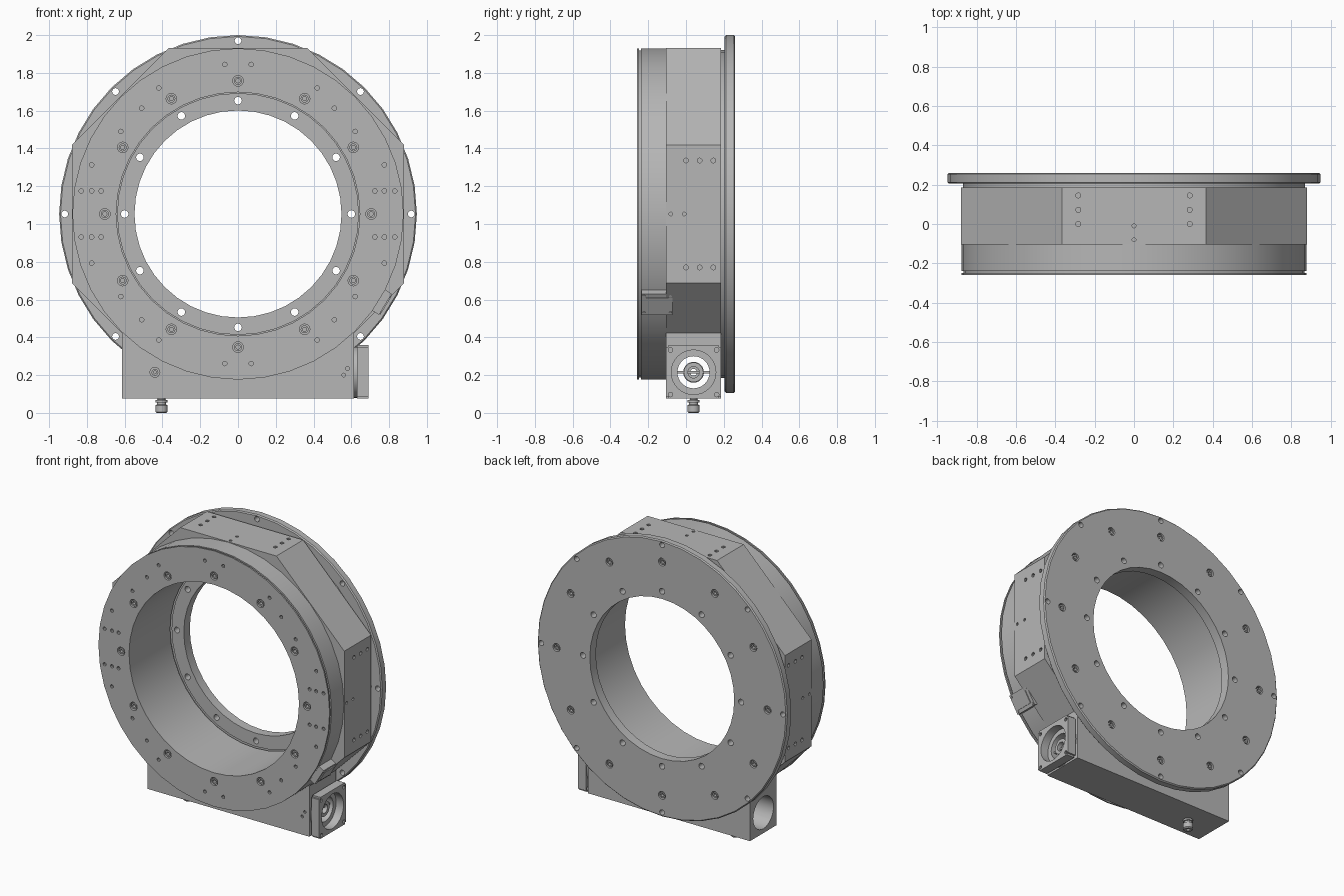
import bpy, bmesh, math
from mathutils import Vector, Matrix

if "Cube" in bpy.data.objects:
    bpy.data.objects.remove(bpy.data.objects["Cube"])

ZC = 1.053                      # height of the ring axis
WORM = Vector((0, 0.04, 0.215)) # worm shaft axis
SEGS = 40
X, Y, Z = Vector((1, 0, 0)), Vector((0, 1, 0)), Vector((0, 0, 1))

steel = bpy.data.materials.new("machined grey")
steel.use_nodes = True
GREY = (0.47, 0.47, 0.47, 1)
steel.diffuse_color = GREY
steel.node_tree.nodes["Principled BSDF"].inputs["Base Color"].default_value = GREY


def finish(bm, name):
    bmesh.ops.recalc_face_normals(bm, faces=bm.faces)
    me = bpy.data.meshes.new(name)
    bm.to_mesh(me)
    bm.free()
    me.materials.append(steel)
    ob = bpy.data.objects.new(name, me)
    bpy.context.collection.objects.link(ob)
    return ob


def activate(ob):
    bpy.ops.object.select_all(action='DESELECT')
    ob.select_set(True)
    bpy.context.view_layer.objects.active = ob


def smooth(ob):
    activate(ob)
    bpy.ops.object.shade_smooth_by_angle(angle=math.radians(30))
    return ob


def rod(bm, r, start, axis, length, n=16):
    rot = axis.to_track_quat('Z', 'Y').to_matrix().to_4x4()
    mat = Matrix.Translation(Vector(start) + axis * length / 2) @ rot
    bmesh.ops.create_cone(bm, cap_ends=True, segments=n, radius1=r, radius2=r, depth=length, matrix=mat)


def lathe(bm, profile, origin, axis, n=SEGS):
    """Spin a closed (radius, distance) profile around an axis."""
    u = Z if abs(axis.z) < 0.5 else X
    v = axis.cross(u)
    rings = []
    for i in range(n):
        a = 2 * math.pi * i / n
        d = u * math.cos(a) + v * math.sin(a)
        rings.append([bm.verts.new(Vector(origin) + d * r + axis * t) for r, t in profile])
    m = len(profile)
    for i in range(n):
        p, q = rings[i], rings[(i + 1) % n]
        for j in range(m):
            k = (j + 1) % m
            bm.faces.new((p[j], p[k], q[k], q[j]))


def tube(bm, r_out, r_in, start, axis, length, n=16):
    lathe(bm, [(r_out, 0), (r_out, length), (r_in, length), (r_in, 0)], start, axis, n)


def box(bm, size, centre, rot=Matrix.Identity(4)):
    mat = Matrix.Translation(centre) @ rot @ Matrix.Diagonal((*size, 1))
    bmesh.ops.create_cube(bm, size=1, matrix=mat)


def cut(ob, *cutters):
    for bm in cutters:
        tool = finish(bm, "cutter")
        tool.hide_render = True
        mod = ob.modifiers.new("cut", 'BOOLEAN')
        mod.operation, mod.solver, mod.object = 'DIFFERENCE', 'EXACT', tool
        activate(ob)
        bpy.ops.object.modifier_apply(modifier=mod.name)
        bpy.data.objects.remove(tool)


def circle(r, count, y):
    """Points evenly spread on a circle round the ring axis."""
    angles = [2 * math.pi * i / count for i in range(count)]
    return [Vector((r * math.sin(a), y, ZC + r * math.cos(a))) for a in angles]


def spun(name, profile):
    bm = bmesh.new()
    lathe(bm, profile, (0, 0, ZC), Y)
    return finish(bm, name)


# Front ring with a thin lip and groove, bolt pockets and tapped holes
front_ring = spun("front_ring", [
    (0.645, -0.26), (0.877, -0.26), (0.877, -0.25), (0.866, -0.25), (0.866, -0.238),
    (0.877, -0.238), (0.877, -0.105), (0.645, -0.105)])
holes = bmesh.new()
for p in circle(0.705, 12, -0.28):
    rod(holes, 0.028, p, Y, 0.05)
quarter = [(0.07, 0.792), (0.42, 0.667), (0.51, 0.56), (0.62, 0.437), (0.775, 0.26),
           (0.725, 0.122), (0.775, 0.122), (0.83, 0.122)]
for x, z in quarter:
    for sx in (-1, 1):
        for sz in (-1, 1):
            rod(holes, 0.012, (sx * x, -0.28, ZC + sz * z), Y, 0.05, 10)
cut(front_ring, holes)
smooth(front_ring)

# Octagonal housing that runs down into the worm box
bm = bmesh.new()
half = [(0.615, 0.075), (0.615, 0.422), (0.88, 0.688), (0.88, 1.418), (0.365, 1.933)]
outline = half + [(-x, z) for x, z in reversed(half)]
face = bm.faces.new([bm.verts.new((x, -0.105, z)) for x, z in outline])
side = bmesh.ops.extrude_face_region(bm, geom=[face])
bmesh.ops.translate(bm, vec=(0, 0.29, 0), verts=[v for v in side["geom"] if isinstance(v, bmesh.types.BMVert)])
housing = finish(bm, "housing")
bore, shaft_bore, end_bore, taps = (bmesh.new() for _ in range(4))
tube_start = Vector((0, -0.2, ZC))
rod(bore, 0.645, tube_start, Y, 0.5, SEGS)
rod(shaft_bore, 0.085, WORM - X, X, 2, 32)
rod(end_bore, 0.11, WORM - X, X, 0.75, 32)
for flat in (X, -X, Z):
    along = X if flat == Z else Z
    centre = Vector((0, 0, ZC)) + flat * 0.86
    for y in (0, 0.072, 0.145):
        for s in (-1, 1):
            rod(taps, 0.013, centre + along * 0.283 * s + Y * y, flat, 0.05, 10)
    for y in (-0.08, -0.01):
        rod(taps, 0.01, centre + Y * y, flat, 0.05, 10)
rod(taps, 0.026, (-0.44, -0.12, 0.215), Y, 0.025)
for x, z in ((0.56, 0.2), (0.58, 0.235)):
    rod(taps, 0.01, (x, -0.12, z), Y, 0.03, 10)
cut(housing, bore, shaft_bore, end_bore, taps)
smooth(housing)

# Recessed neck between housing and back plate
smooth(spun("back_neck", [(0.66, 0.185), (0.868, 0.185), (0.868, 0.205), (0.66, 0.205)]))

# Back plate with an inner flange
back_plate = spun("back_plate", [
    (0.548, 0.195), (0.64, 0.195), (0.64, 0.205), (0.94, 0.205), (0.947, 0.212),
    (0.947, 0.253), (0.94, 0.26), (0.548, 0.26)])
through, pockets = bmesh.new(), bmesh.new()
for r, count, size in ((0.6, 12, 0.02), (0.917, 8, 0.018)):
    for p in circle(r, count, 0.1):
        rod(through, size, p, Y, 0.3)
for p in circle(0.8, 12, 0.235):
    rod(pockets, 0.027, p, Y, 0.05)
cut(back_plate, through, pockets)
smooth(back_plate)

# Socket screws in the front and back pockets
bm = bmesh.new()
for p in circle(0.705, 12, -0.255):
    tube(bm, 0.021, 0.011, p, Y, 0.025, 12)
for p in circle(0.8, 12, 0.235):
    tube(bm, 0.02, 0.011, p, Y, 0.02, 12)
tube(bm, 0.018, 0.008, (-0.44, -0.107, 0.215), Y, 0.015, 12)
smooth(finish(bm, "socket_screws"))

# Square motor flange beside the worm box
bm = bmesh.new()
box(bm, (0.06, 0.29, 0.285), (0.66, 0.04, 0.2175))
bmesh.ops.bevel(bm, geom=[e for e in bm.edges if abs(e.verts[0].co.x - e.verts[1].co.x) > 0.05],
                offset=0.012, segments=2, affect='EDGES')
motor_flange = finish(bm, "motor_flange")
mouth, corners = bmesh.new(), bmesh.new()
rod(mouth, 0.118, WORM + X * 0.6, X, 0.2, 32)
for sy in (-1, 1):
    for sz in (-1, 1):
        rod(corners, 0.012, WORM + Vector((0.6, sy * 0.122, sz * 0.118)), X, 0.2, 10)
cut(motor_flange, mouth, corners)
smooth(motor_flange)

bm = bmesh.new()
tube(bm, 0.135, 0.085, WORM + X * 0.612, X, 0.022, 32)
smooth(finish(bm, "flange_neck"))

# Worm shaft with its hollow coupling hub
bm = bmesh.new()
lathe(bm, [(0.018, -0.3), (0.04, -0.3), (0.04, -0.2), (0.055, -0.18), (0.055, 0.3),
           (0.04, 0.32), (0.04, 0.5), (0.052, 0.5), (0.052, 0.63), (0.03, 0.63), (0.03, 0.6),
           (0.018, 0.6)], WORM, X, 24)
box(bm, (0.02, 0.17, 0.012), WORM + X * 0.6)
smooth(finish(bm, "worm_shaft"))

# Drain plug below the box
bm = bmesh.new()
lathe(bm, [(0.012, 0), (0.026, 0), (0.032, 0.006), (0.032, 0.04), (0.024, 0.045),
           (0.024, 0.055), (0.032, 0.055), (0.032, 0.068), (0.02, 0.07), (0.02, 0.08),
           (0.012, 0.08)], (-0.405, 0.04, 0), Z, 20)
rod(bm, 0.014, (-0.405, 0.04, 0.015), Z, 0.06)
smooth(finish(bm, "drain_plug"))

# Small sensor block on the rim, with raised lid and screws
tilt = math.radians(31.5)
out = Vector((math.cos(tilt), 0, -math.sin(tilt)))
spin = Matrix.Rotation(tilt, 4, 'Y')
mid = Vector((0, -0.153, ZC))
bm = bmesh.new()
box(bm, (0.05, 0.165, 0.13), mid + out * 0.89, spin)
box(bm, (0.008, 0.12, 0.085), mid + out * 0.917, spin)
for sy in (-1, 1):
    for sz in (-1, 1):
        rod(bm, 0.008, mid + out * 0.91 + spin @ Vector((0, sy * 0.07, sz * 0.052)), out, 0.01, 10)
smooth(finish(bm, "sensor_block"))
